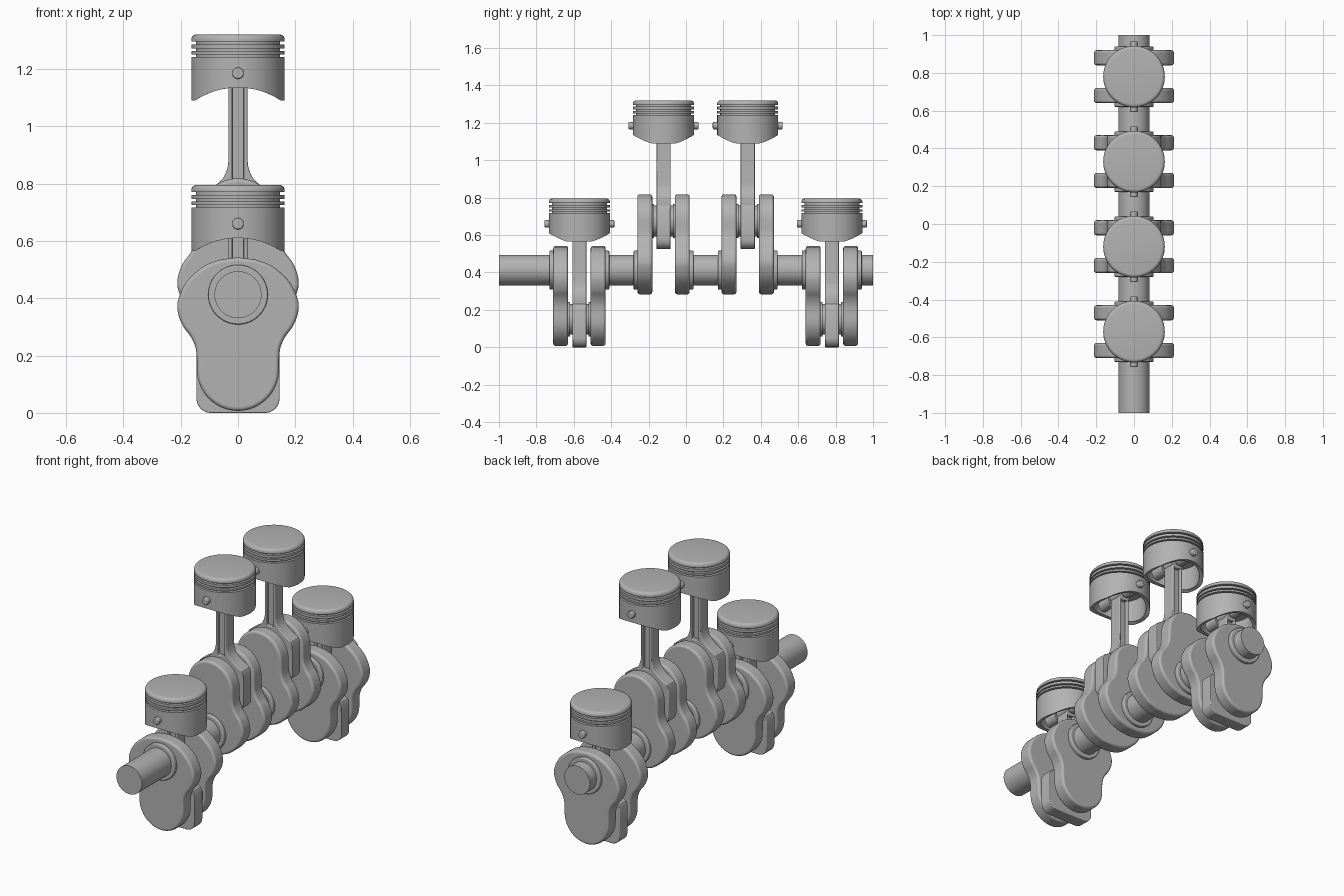
import bpy, bmesh, math
from mathutils import Vector, Matrix

cube = bpy.data.objects.get("Cube")
if cube:
    bpy.data.objects.remove(cube, do_unlink=True)

# One bare metal colour
GREY = (0.45, 0.45, 0.45, 1)
metal = bpy.data.materials.new("grey_metal")
metal.use_nodes = True
metal.diffuse_color = GREY
metal.node_tree.nodes["Principled BSDF"].inputs["Base Color"].default_value = GREY

MAIN_Z = 0.4125      # crankshaft axis
THROW = 0.2625       # crank radius
ROD = 0.51           # crank pin to piston pin
WEB_IN, WEB_OUT = 0.06, 0.14


def finish(name, bm, bevel=0.0):
    bmesh.ops.recalc_face_normals(bm, faces=bm.faces)
    mesh = bpy.data.meshes.new(name)
    bm.to_mesh(mesh)
    bm.free()
    mesh.materials.append(metal)
    mesh.shade_smooth()
    mesh.set_sharp_from_angle(angle=math.radians(32))
    obj = bpy.data.objects.new(name, mesh)
    bpy.context.collection.objects.link(obj)
    if bevel:
        mod = obj.modifiers.new("soft_edges", "BEVEL")
        mod.width = bevel
        mod.segments = 3
        mod.limit_method = "ANGLE"
        mod.angle_limit = math.radians(40)
        mod.harden_normals = True
    return obj


def rod_y(name, radius, y0, y1, z, bevel=0.0, sides=48):
    """Cylinder lying along the shaft direction."""
    bm = bmesh.new()
    place = Matrix.Translation((0, (y0 + y1) / 2, z)) @ Matrix.Rotation(math.pi / 2, 4, "X")
    bmesh.ops.create_cone(bm, cap_ends=True, segments=sides, radius1=radius,
                          radius2=radius, depth=y1 - y0, matrix=place)
    return finish(name, bm, bevel)


def plate(name, half, y0, y1, z, flip=1, bevel=0.0):
    """Mirror a half outline in x and extrude it along y."""
    outline = half + [(-x, h) for x, h in reversed(half) if x > 1e-5]
    bm = bmesh.new()
    face = bm.faces.new([bm.verts.new((x, y0, z + flip * h)) for x, h in outline])
    new = bmesh.ops.extrude_face_region(bm, geom=[face])["geom"]
    bmesh.ops.translate(bm, vec=(0, y1 - y0, 0),
                        verts=[v for v in new if isinstance(v, bmesh.types.BMVert)])
    return finish(name, bm, bevel)


def smooth(points, steps=6):
    """Catmull-Rom curve through the points."""
    p = [Vector(q) for q in points]
    p = [2 * p[0] - p[1]] + p + [2 * p[-1] - p[-2]]
    out = []
    for a, b, c, d in zip(p, p[1:], p[2:], p[3:]):
        for i in range(steps):
            t = i / steps
            q = 0.5 * (2 * b + (c - a) * t + (2 * a - 5 * b + 4 * c - d) * t ** 2
                       + (3 * b - a - 3 * c + d) * t ** 3)
            out.append((q.x, q.y))
    return out + [tuple(points[-1])]


def arc(cx, cz, r, a0, a1, n):
    angles = [math.radians(a0 + (a1 - a0) * i / n) for i in range(n + 1)]
    return [(cx + r * math.cos(a), cz + r * math.sin(a)) for a in angles]


# Crank web outline: counterweight at the top, pin lobe at the bottom
web_half = [(0, 0.13)] + smooth([(0.06, 0.123), (0.118, 0.1), (0.178, 0.047), (0.208, -0.015),
                                 (0.21, -0.06), (0.193, -0.108), (0.163, -0.15),
                                 (0.146, -0.195), (0.143, -THROW)])
web_half += arc(0, -THROW, 0.143, 0, -90, 16)[1:-1] + [(0, -THROW - 0.143)]

# Connecting rod outline: rounded big end, flare, and two long flanges
rod_half = arc(0.095, -0.1, 0.05, -90, 0, 6) + [(0.145, 0.06)]
rod_half += smooth([(0.135, 0.082), (0.085, 0.113), (0.052, 0.145), (0.037, 0.18), (0.033, 0.21)])
rod_half += [(0.033, ROD - 0.02), (0.02, ROD - 0.02), (0.02, 0.14)]

# Piston section around its pin: crown, ring grooves, skirt, hollow inside
R, GROOVE, BORE = 0.163, 0.147, 0.142
piston_section = [(0, 0.135)] + arc(R - 0.018, 0.117, 0.018, 90, 0, 5)
for top in (0.110, 0.086, 0.066):
    piston_section += [(R, top), (GROOVE, top), (GROOVE, top - 0.009), (R, top - 0.009)]
piston_section += [(R, -0.095), (BORE, -0.095), (BORE, 0.045), (0, 0.05)]


def make_piston(name, y, z, sides=72):
    bm = bmesh.new()
    rings = []
    for r, h in piston_section:
        ring = []
        for i in range(sides if r else 1):
            a = 2 * math.pi * i / sides
            x = r * math.cos(a)
            # Arched cut across the skirt
            hz = max(h, math.sqrt(0.27 ** 2 - x * x) - 0.32) if h == -0.095 else h
            ring.append(bm.verts.new((x, y + r * math.sin(a), z + hz)))
        rings.append(ring)
    for a, b in zip(rings, rings[1:]):
        for i in range(sides):
            j = (i + 1) % sides
            if len(a) == 1:
                bm.faces.new((a[0], b[i], b[j]))
            elif len(b) == 1:
                bm.faces.new((a[i], a[j], b[0]))
            else:
                bm.faces.new((a[i], a[j], b[j], b[i]))
    return finish(name, bm)


# Four throws: outer pair down, inner pair up
throws = [(-0.57, -1), (-0.12, 1), (0.33, 1), (0.78, -1)]
for n, (y, up) in enumerate(throws, 1):
    pin_z = MAIN_Z + up * THROW
    top_z = pin_z + ROD

    # Crank webs, collars and crank pin
    rod_y(f"crank_pin_{n}", 0.082, y - WEB_IN - 0.01, y + WEB_IN + 0.01, pin_z)
    for side, label in ((-1, "front"), (1, "back")):
        def span(a, b):
            return sorted((y + side * a, y + side * b))
        plate(f"crank_web_{label}_{n}", web_half, *span(WEB_IN, WEB_OUT), MAIN_Z, -up, 0.014)
        rod_y(f"main_collar_{label}_{n}", 0.104, *span(WEB_OUT - 0.01, WEB_OUT + 0.02),
              MAIN_Z, 0.006)
        rod_y(f"pin_collar_{label}_{n}", 0.092, *span(WEB_IN - 0.01, WEB_IN + 0.01), pin_z)
        rod_y(f"piston_boss_{label}_{n}", 0.034, *span(0.055, 0.145), top_z)

    # Connecting rod with recessed beam
    plate(f"connecting_rod_{n}", rod_half, y - 0.038, y + 0.038, pin_z, 1, 0.005)
    plate(f"rod_beam_{n}", [(0.022, 0.12), (0.022, ROD)], y - 0.02, y + 0.02, pin_z)
    rod_y(f"rod_small_end_{n}", 0.042, y - 0.038, y + 0.038, top_z, 0.004)

    # Piston and its pin
    make_piston(f"piston_{n}", y, top_z)
    rod_y(f"piston_pin_{n}", 0.02, y - 0.187, y + 0.187, top_z, 0.006, 24)

# Main shaft journals between the throws
ends = [-1.0]
for y, _ in throws:
    ends += [y - WEB_OUT + 0.01, y + WEB_OUT - 0.01]
ends.append(1.0)
for n in range(0, len(ends), 2):
    rod_y(f"main_journal_{n // 2 + 1}", 0.082, ends[n], ends[n + 1], MAIN_Z)
